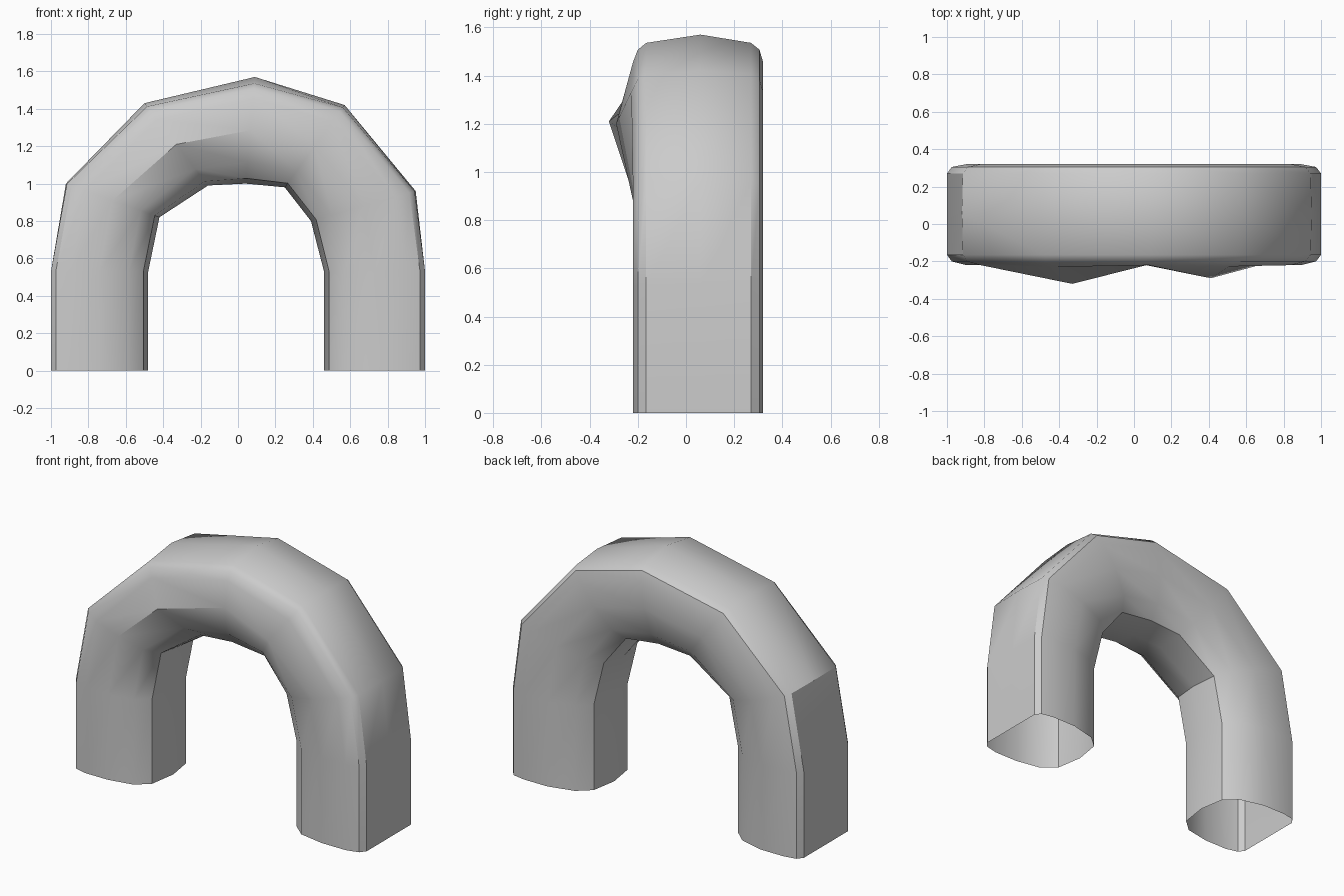
import bpy, bmesh, math

if "Cube" in bpy.data.objects:
    bpy.data.objects.remove(bpy.data.objects["Cube"])

# Stations along the arch: outer point (x, z), inner point (x, z), front bulge, top crown
stations = [
    ((-1.00, 0.00), (-0.48, 0.00), 0.00, 0.00),
    ((-1.00, 0.53), (-0.48, 0.53), 0.00, 0.00),
    ((-0.92, 1.00), (-0.42, 0.82), 0.00, 0.01),
    ((-0.50, 1.43), (-0.16, 0.99), 0.10, 0.04),
    ((0.09, 1.57), (0.04, 1.00), 0.00, 0.06),
    ((0.57, 1.42), (0.25, 0.98), 0.07, 0.03),
    ((0.95, 0.96), (0.39, 0.80), 0.00, 0.01),
    ((1.00, 0.53), (0.46, 0.53), 0.00, 0.00),
    ((1.00, 0.00), (0.46, 0.00), 0.00, 0.00),
]

# Cross-section: (fraction from outer to inner, y, bulge weight)
section = [
    (0.00, 0.06, 0), (0.00, -0.165, 0), (0.05, -0.20, 0), (0.20, -0.22, 0.1),
    (0.50, -0.22, 1), (0.80, -0.19, 0.2), (0.95, -0.12, 0), (1.00, 0.05, 0),
    (0.95, 0.21, 0), (0.80, 0.28, 0), (0.50, 0.32, 0), (0.20, 0.32, 0),
    (0.05, 0.305, 0), (0.00, 0.27, 0),
]

# Arch tube, open at both feet
bm = bmesh.new()
rings = []
for (ox, oz), (ix, iz), bulge, crown in stations:
    ring = []
    for k, (t, y, w) in enumerate(section):
        if k and t < 0.1:
            t += crown
        ring.append(bm.verts.new((ox + (ix - ox) * t, y - bulge * w, oz + (iz - oz) * t)))
    rings.append(ring)
n = len(section)
for a, b in zip(rings, rings[1:]):
    for k in range(n):
        j = (k + 1) % n
        bm.faces.new((a[k], a[j], b[j], b[k]))
bmesh.ops.recalc_face_normals(bm, faces=bm.faces)

# Make sure the normals point outward (the outer left leg faces -x)
bm.normal_update()
left = min(bm.faces, key=lambda f: f.calc_center_median().x)
if left.normal.x > 0:
    bmesh.ops.reverse_faces(bm, faces=bm.faces)

mesh = bpy.data.meshes.new("arch_tube")
bm.to_mesh(mesh)
bm.free()
arch = bpy.data.objects.new("arch_tube", mesh)
bpy.context.collection.objects.link(arch)
bpy.context.view_layer.objects.active = arch
arch.select_set(True)
bpy.ops.object.shade_smooth_by_angle(angle=math.radians(35))
